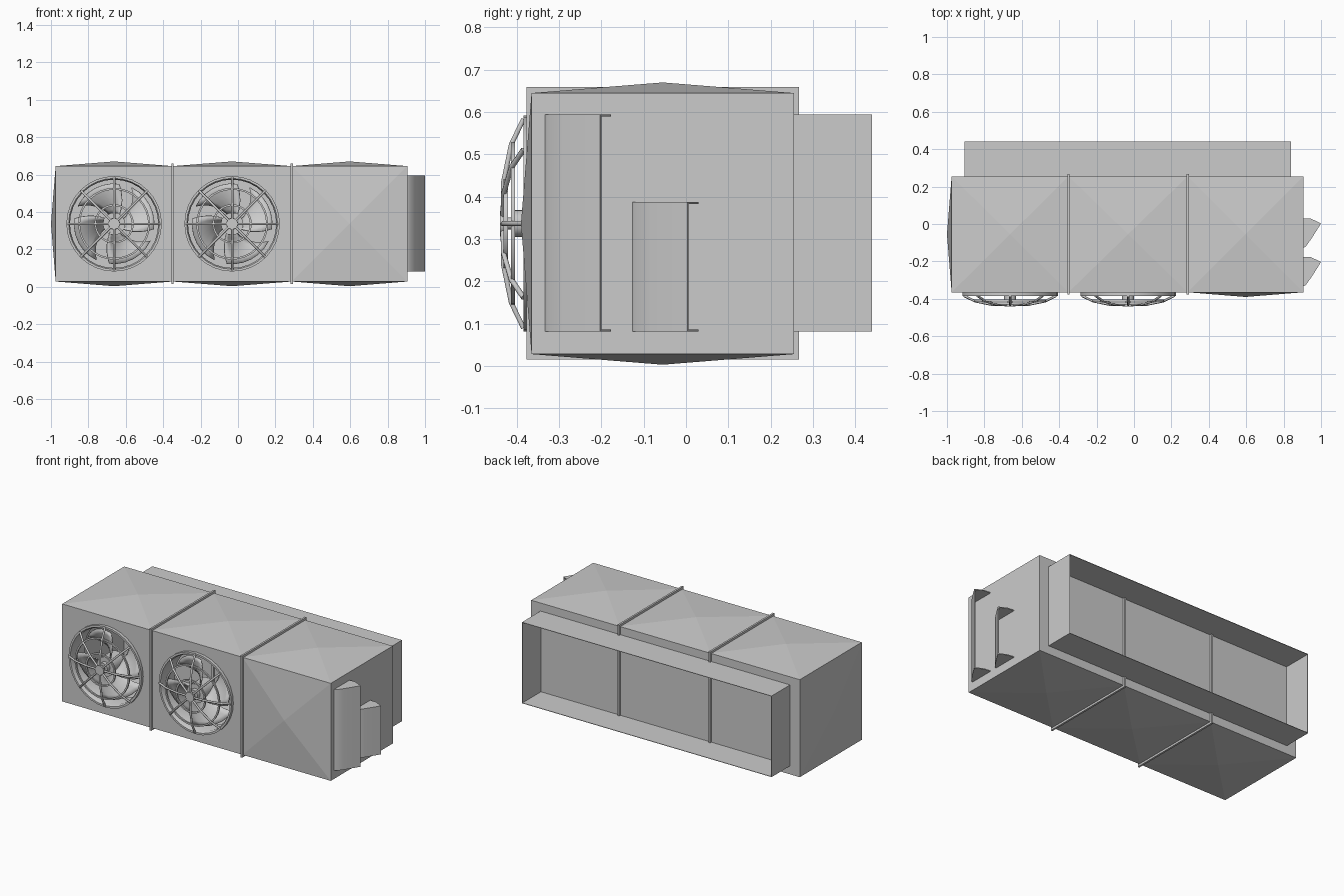
import bpy, bmesh, math
from mathutils import Vector

if "Cube" in bpy.data.objects:
    bpy.data.objects.remove(bpy.data.objects["Cube"])

X = [-0.975, -0.35, 0.287, 0.905]      # section boundaries
Y0, Y1, Z0, Z1 = -0.365, 0.255, 0.028, 0.645
ZC = (Z0 + Z1) / 2
BULGE = 0.025


def finish(name, bm, smooth=False, normals=True):
    bmesh.ops.remove_doubles(bm, verts=bm.verts, dist=1e-5)
    if normals:
        bmesh.ops.recalc_face_normals(bm, faces=bm.faces)
    me = bpy.data.meshes.new(name)
    bm.to_mesh(me)
    bm.free()
    ob = bpy.data.objects.new(name, me)
    bpy.context.collection.objects.link(ob)
    if smooth:
        bpy.ops.object.select_all(action='DESELECT')
        ob.select_set(True)
        bpy.context.view_layer.objects.active = ob
        bpy.ops.object.shade_smooth_by_angle(angle=math.radians(35))
    return ob


def face(bm, pts):
    return bm.faces.new([bm.verts.new(p) for p in pts])


def box(name, lo, hi):
    bm = bmesh.new()
    bmesh.ops.create_cube(bm, size=1)
    for v in bm.verts:
        v.co = [(a + b) / 2 + c * (b - a) for a, b, c in zip(lo, hi, v.co)]
    return finish(name, bm)


def pyramid(bm, pts, out):
    # shallow cross-broken sheet panel
    apex = sum((Vector(p) for p in pts), Vector()) / 4 + Vector(out) * BULGE
    for i in range(4):
        face(bm, [pts[i], pts[(i + 1) % 4], apex])


def holed_panel(bm, x0, x1, r, n=32):
    # square panel with a round fan opening
    cx, pairs = (x0 + x1) / 2, []
    for i in range(n):
        c, s = math.cos(2 * math.pi * i / n), math.sin(2 * math.pi * i / n)
        m = max(abs(c), abs(s))
        pairs.append(((cx + r * c, Y0, ZC + r * s),
                      (cx + c / m * (x1 - x0) / 2, Y0, ZC + s / m * (Z1 - Z0) / 2)))
    for i in range(n):
        a, b = pairs[i], pairs[(i + 1) % n]
        face(bm, [a[0], a[1], b[1], b[0]])


def lathe(name, cx, profile, n=32):
    # closed (radius, y) profile spun about the fan axis
    bm = bmesh.new()
    rings = [[bm.verts.new((cx + r * math.cos(2 * math.pi * i / n), y,
                            ZC + r * math.sin(2 * math.pi * i / n)))
              for i in range(n)] for r, y in profile]
    for k in range(len(rings)):
        a, b = rings[k], rings[(k + 1) % len(rings)]
        for i in range(n):
            j = (i + 1) % n
            bm.faces.new([a[i], a[j], b[j], b[i]])
    return finish(name, bm, True)


def cylinder(name, cx, r, y0, y1):
    return lathe(name, cx, [(r, y0), (r, y1), (r * .02, y1), (r * .02, y0)], 20)


# casing: three sections of cross-broken panels
bm = bmesh.new()
for k in range(3):
    a, b = X[k], X[k + 1]
    pyramid(bm, [(a, Y0, Z1), (b, Y0, Z1), (b, Y1, Z1), (a, Y1, Z1)], (0, 0, 1))
    pyramid(bm, [(a, Y1, Z0), (b, Y1, Z0), (b, Y0, Z0), (a, Y0, Z0)], (0, 0, -1))
    face(bm, [(b, Y1, Z0), (a, Y1, Z0), (a, Y1, Z1), (b, Y1, Z1)])
    if k < 2:
        holed_panel(bm, a, b, 0.236)
    else:
        pyramid(bm, [(a, Y0, Z0), (b, Y0, Z0), (b, Y0, Z1), (a, Y0, Z1)], (0, -1, 0))
pyramid(bm, [(X[0], Y1, Z0), (X[0], Y0, Z0), (X[0], Y0, Z1), (X[0], Y1, Z1)], (-1, 0, 0))
face(bm, [(X[3], Y0, Z0), (X[3], Y1, Z0), (X[3], Y1, Z1), (X[3], Y0, Z1)])
finish("casing", bm)

# joint flanges: frames around the casing between sections
for k in (1, 2):
    x, t = X[k], 0.006
    lo, hi = (-0.377, 0.015), (0.267, 0.659)
    box("flange_top", (x - t, lo[0], Z1 - .01), (x + t, hi[0], hi[1]))
    box("flange_bottom", (x - t, lo[0], lo[1]), (x + t, hi[0], Z0 + .01))
    box("flange_front", (x - t, lo[0], lo[1]), (x + t, Y0 + .01, hi[1]))
    box("flange_back", (x - t, Y1 - .01, lo[1]), (x + t, hi[0], hi[1]))

# open rectangular duct collar at the back
dx0, dx1, dz0, dz1, t = -0.907, 0.84, 0.081, 0.594, 0.003
box("collar_top", (dx0, Y1, dz1 - t), (dx1, 0.44, dz1))
box("collar_bottom", (dx0, Y1, dz0), (dx1, 0.44, dz0 + t))
box("collar_left", (dx0, Y1, dz0), (dx0 + t, 0.44, dz1))
box("collar_right", (dx1 - t, Y1, dz0), (dx1, 0.44, dz1))


def hood(y, z0, z1):
    # curved rain hood open towards the back, with end plates
    arc = [(0.905, 0), (0.918, 0.006), (0.944, 0.042), (0.972, 0.085), (1.0, 0.13)]
    inner = [(0.994, 0.133), (0.967, 0.089), (0.939, 0.046), (0.914, 0.010), (0.905, 0.006)]
    plate = arc + [(0.945, 0.156), (0.905, 0.156)]
    for name, prof, a, b in (("hood_sheet", arc + inner, z0, z1),
                             ("hood_end", plate, z0, z0 + .005),
                             ("hood_end", plate, z1 - .005, z1)):
        bm = bmesh.new()
        f = face(bm, [(px, y + py, a) for px, py in prof])
        ext = bmesh.ops.extrude_face_region(bm, geom=[f], use_keep_orig=True)
        for v in ext["geom"]:
            if isinstance(v, bmesh.types.BMVert):
                v.co.z = b
        finish(name, bm, True)


hood(-0.333, 0.081, 0.594)
hood(-0.127, 0.081, 0.388)


def spokes(cx):
    # domed guard of eight bent rods
    cu = bpy.data.curves.new("guard_spokes", 'CURVE')
    cu.dimensions = '3D'
    cu.bevel_depth = 0.0065
    cu.bevel_resolution = 1
    cu.use_fill_caps = True
    for i in range(8):
        a = i * math.pi / 4
        path = [(0.247, -0.384), (0.187, -0.413), (0.1, -0.431), (0.0, -0.433)]
        sp = cu.splines.new('POLY')
        sp.points.add(len(path) - 1)
        for p, (r, y) in zip(sp.points, path):
            p.co = (cx + r * math.cos(a), y, ZC + r * math.sin(a), 1)
    ob = bpy.data.objects.new("guard_spokes", cu)
    bpy.context.collection.objects.link(ob)


def blades(cx):
    # four swept and pitched fan blades
    bm = bmesh.new()
    nu, nv = 6, 6
    for k in range(4):
        g = []
        for i in range(nu + 1):
            u = i / nu
            r = 0.05 + 0.165 * u
            row = []
            for j in range(nv + 1):
                v = j / nv - 0.5
                a = k * math.pi / 2 + 0.5 * u + v * (1.0 + 0.25 * u)
                y = -0.325 + v * (0.11 - 0.03 * u)
                row.append(bm.verts.new((cx + r * math.cos(a), y, ZC + r * math.sin(a))))
            g.append(row)
        for i in range(nu):
            for j in range(nv):
                bm.faces.new([g[i][j], g[i + 1][j], g[i + 1][j + 1], g[i][j + 1]])
    ob = finish("fan_blades", bm, True)
    ob.modifiers.new("thickness", 'SOLIDIFY').thickness = 0.006


# two axial fans with rim, shroud, guard, hub and blades
for k in (0, 1):
    cx = (X[k] + X[k + 1]) / 2
    lathe("fan_rim", cx, [(0.236, -0.25), (0.241, -0.25), (0.241, Y0), (0.255, Y0),
                          (0.255, -0.384), (0.243, -0.384), (0.236, -0.37)], 32)
    for r, y in ((0.187, -0.409), (0.1, -0.426)):
        w = 0.005
        lathe("guard_ring", cx, [(r - w, y - w), (r + w, y - w), (r + w, y + w), (r - w, y + w)])
    cylinder("guard_cap", cx, 0.03, -0.44, -0.427)
    cylinder("fan_shaft", cx, 0.014, -0.43, -0.38)
    cylinder("fan_nose", cx, 0.032, -0.405, -0.38)
    cylinder("fan_hub", cx, 0.06, -0.38, -0.27)
    spokes(cx)
    blades(cx)
